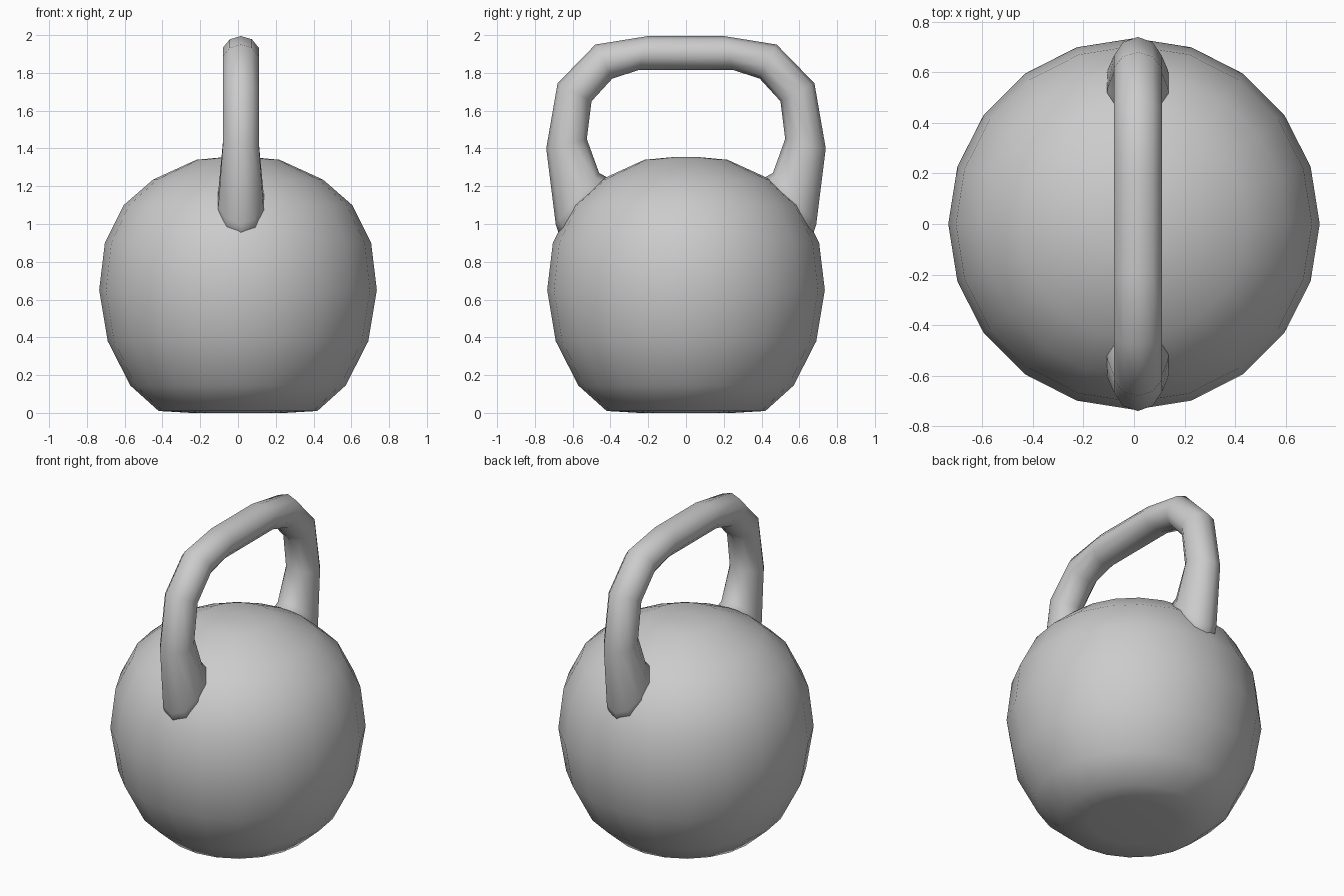
import bpy, bmesh
from math import cos, sin, pi, tau

if "Cube" in bpy.data.objects:
    bpy.data.objects.remove(bpy.data.objects["Cube"])


def make_object(name, bm):
    bmesh.ops.recalc_face_normals(bm, faces=bm.faces)
    mesh = bpy.data.meshes.new(name)
    bm.to_mesh(mesh)
    bm.free()
    mesh.shade_smooth()
    obj = bpy.data.objects.new(name, mesh)
    bpy.context.collection.objects.link(obj)
    return obj


def skin_rings(name, rings):
    """Bridge a list of equal-length point rings and cap both ends."""
    bm = bmesh.new()
    rows = [[bm.verts.new(p) for p in ring] for ring in rings]
    n = len(rows[0])
    for a, b in zip(rows, rows[1:]):
        for i in range(n):
            j = (i + 1) % n
            bm.faces.new((a[i], a[j], b[j], b[i]))
    bm.faces.new(rows[0])
    bm.faces.new(rows[-1])
    return make_object(name, bm)


# Round weight with a flattened base: (radius, height)
profile = [(0.25, 0.0), (0.42, 0.01), (0.57, 0.145), (0.69, 0.38),
           (0.735, 0.65), (0.705, 0.90), (0.605, 1.10), (0.45, 1.235),
           (0.22, 1.34), (0.06, 1.355)]
SEG = 20
skin_rings("weight_body", [
    [(r * cos(tau * i / SEG), r * sin(tau * i / SEG), z) for i in range(SEG)]
    for r, z in profile])

# Handle half: outer y, z, inner y, z, half width
half = [(0.65, 0.88, 0.33, 1.20, 0.14),
        (0.69, 1.00, 0.46, 1.27, 0.125),
        (0.74, 1.40, 0.525, 1.45, 0.10),
        (0.68, 1.745, 0.50, 1.65, 0.10),
        (0.48, 1.95, 0.39, 1.77, 0.10),
        (0.20, 1.995, 0.25, 1.815, 0.10)]
sections = half + [(-a, b, -c, d, w) for a, b, c, d, w in reversed(half)]


def handle_ring(oy, oz, iy, iz, w, n=10):
    cy, cz, hy, hz = (oy + iy) / 2, (oz + iz) / 2, (oy - iy) / 2, (oz - iz) / 2
    return [(0.015 + w * sin(tau * k / n),
             cy + hy * cos(tau * k / n),
             cz + hz * cos(tau * k / n)) for k in range(n)]


skin_rings("handle", [handle_ring(*s) for s in sections])
